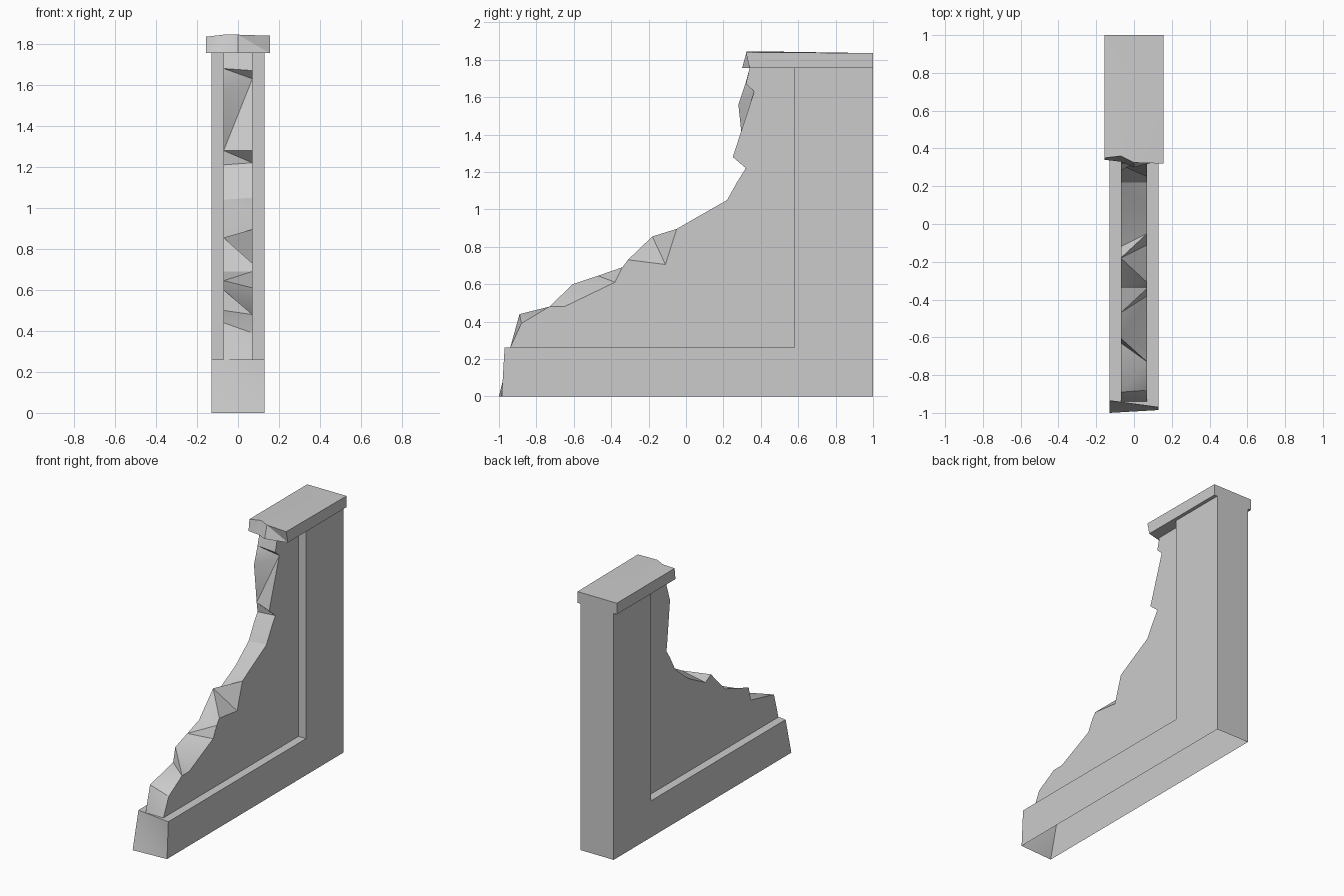
import bpy
import bmesh
from mathutils import Vector

default_cube = bpy.data.objects.get("Cube")
if default_cube:
    bpy.data.objects.remove(default_cube, do_unlink=True)

stone = bpy.data.materials.new("grey stone")
stone.use_nodes = True
stone_colour = (0.6, 0.6, 0.6, 1)
stone.diffuse_color = stone_colour
stone.node_tree.nodes["Principled BSDF"].inputs["Base Color"].default_value = stone_colour


def loft(name, rings, open_edge=None):
    """Join matching outlines with strips, folded along the higher diagonal, and close both ends."""
    bm = bmesh.new()
    loops = [[bm.verts.new(Vector(point)) for point in ring] for ring in rings]
    count = len(loops[0])
    for near, far in zip(loops, loops[1:]):
        for i in range(count):
            if i == open_edge:
                continue
            j = (i + 1) % count
            a, b, c, d = near[i], near[j], far[j], far[i]
            if a.co.z + c.co.z >= b.co.z + d.co.z:
                triangles = ((a, b, c), (a, c, d))
            else:
                triangles = ((a, b, d), (b, c, d))
            for triangle in triangles:
                bm.faces.new(triangle)
    bm.faces.new(loops[0])
    bm.faces.new(loops[-1])
    bmesh.ops.recalc_face_normals(bm, faces=bm.faces[:])
    mesh = bpy.data.meshes.new(name)
    bm.to_mesh(mesh)
    bm.free()
    mesh.materials.append(stone)
    obj = bpy.data.objects.new(name, mesh)
    bpy.context.collection.objects.link(obj)
    bpy.ops.object.select_all(action="DESELECT")
    obj.select_set(True)
    bpy.context.view_layer.objects.active = obj
    bpy.ops.object.shade_smooth_by_angle()
    return obj


def side_ring(x, outline):
    """Place a (y, z) outline at a given x."""
    return [(x, y, z) for y, z in outline]


# Shared levels
plinth_top = 0.26
post_top = 1.755
post_front = 0.58
frame_half = 0.13
panel_half = 0.07

# Plinth and end post in one L, hollow underneath, with a crooked broken end
frame_back = [(post_front, plinth_top), (post_front, post_top), (1, post_top), (1, 0)]
left_frame = [(-0.985, 0), (-0.97, plinth_top)] + frame_back
right_frame = [(-1, 0), (-0.935, plinth_top)] + frame_back
loft("plinth_and_post",
     [side_ring(frame_half, left_frame), side_ring(-frame_half, right_frame)],
     open_edge=len(left_frame) - 1)

# Thin wall panel: the broken edge differs on its two sides
left_break = [
    (-.94, .26), (-.88, .39), (-.73, .48), (-.65, .48), (-.38, .61), (-.34, .69),
    (-.31, .73), (-.11, .705), (-.05, .895), (.08, .97), (.22, 1.05), (.27, 1.14),
    (.32, 1.22), (.25, 1.28), (.365, 1.63), (.32, 1.67), (.34, post_top)]
right_break = [
    (-.94, .26), (-.89, .44), (-.63, .5), (-.605, .6), (-.47, .645), (-.34, .69),
    (-.32, .71), (-.18, .855), (-.12, .82), (.07, .92), (.22, 1.04), (.28, 1.15),
    (.32, 1.21), (.31, 1.28), (.28, 1.56), (.32, 1.68), (.34, post_top)]
panel_back = [(post_front, post_top), (post_front, plinth_top)]
loft("broken_wall_panel",
     [side_ring(panel_half, left_break + panel_back),
      side_ring(-panel_half, right_break + panel_back)])

# Coping slab, chipped at the front: x, lower front y, upper front y, upper front z
chips = [(-.155, .34, .35, 1.835), (-.07, .33, .36, 1.845),
         (0, .3, .325, 1.845), (.155, .34, .32, 1.84)]
coping_top = 1.835
loft("coping_slab",
     [side_ring(x, [(low, post_top), (high, top), (1, coping_top), (1, post_top)])
      for x, low, high, top in chips])
